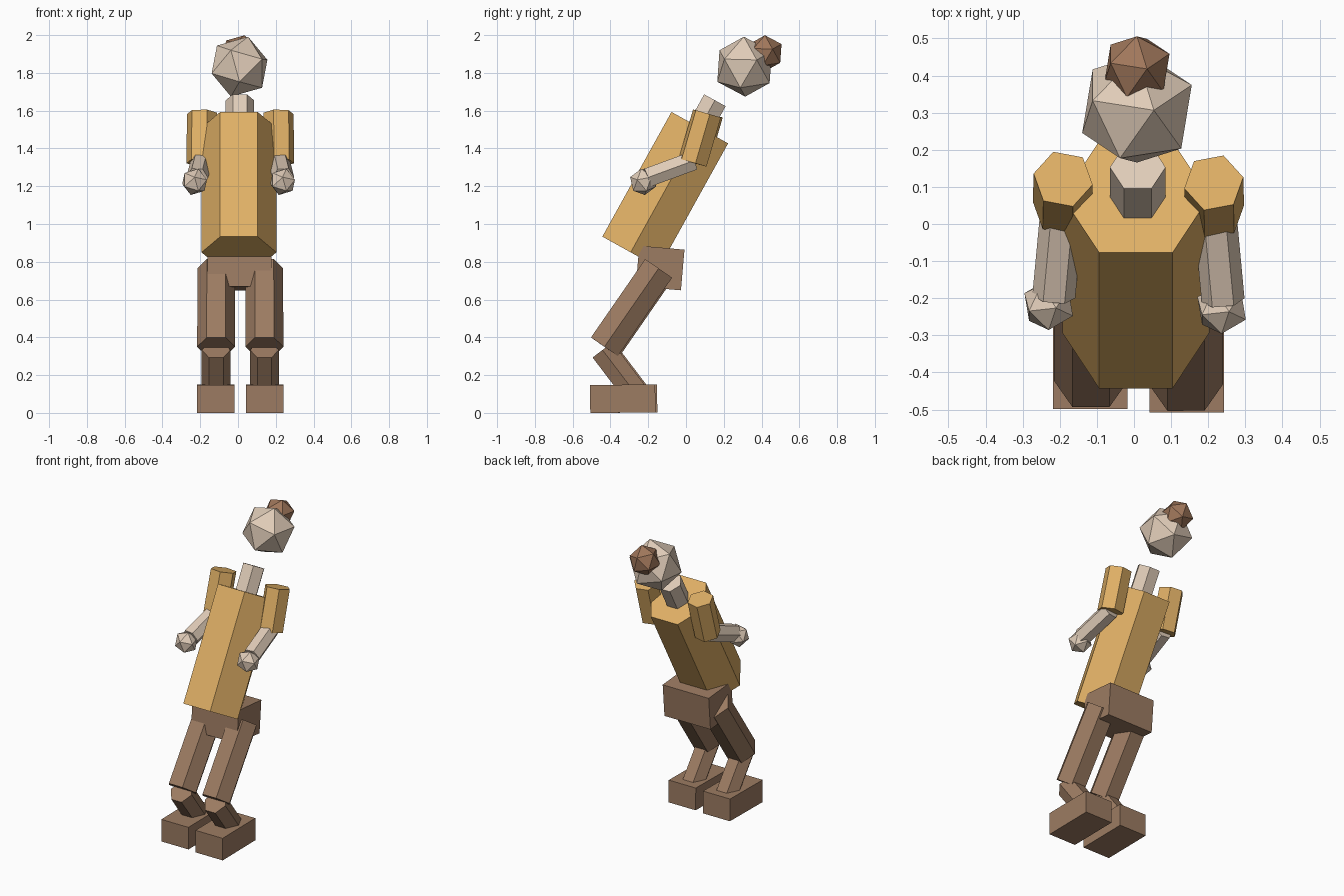
import bpy, bmesh, math
from mathutils import Matrix, Vector

cube = bpy.data.objects.get("Cube")
if cube:
    bpy.data.objects.remove(cube, do_unlink=True)


def material(name, rgb):
    m = bpy.data.materials.new(name)
    m.use_nodes = True
    m.diffuse_color = (*rgb, 1)
    bsdf = next(n for n in m.node_tree.nodes if n.type == 'BSDF_PRINCIPLED')
    bsdf.inputs["Base Color"].default_value = (*rgb, 1)
    return m


GOLD = material("gold_cloth", (0.745, 0.434, 0.133))
SKIN = material("pale_skin", (0.745, 0.604, 0.479))
BROWN = material("brown_cloth", (0.335, 0.2, 0.123))
HAIR = material("brown_hair", (0.35, 0.183, 0.104))


def finish(name, bm, mat):
    mesh = bpy.data.meshes.new(name)
    bm.to_mesh(mesh)
    bm.free()
    mesh.materials.append(mat)
    ob = bpy.data.objects.new(name, mesh)
    bpy.context.collection.objects.link(ob)
    return ob


def limb(name, start, end, radius, mat, twist=0):
    """Six-sided prism between two points, with a flat side to the front."""
    a, b = Vector(start), Vector(end)
    z = (b - a).normalized()
    y = z.cross(Vector((1, 0, 0))).normalized()
    x = y.cross(z)
    frame = Matrix((x, y, z)).transposed().to_4x4()
    spin = Matrix.Rotation(math.radians(twist), 4, 'Z')
    bm = bmesh.new()
    bmesh.ops.create_cone(bm, cap_ends=True, segments=6, radius1=radius,
                          radius2=radius, depth=(b - a).length)
    # turn the hexagon so corners point left and right
    xs = max(v.co.x for v in bm.verts)
    if xs < radius * 0.95:
        spin = spin @ Matrix.Rotation(math.radians(30), 4, 'Z')
    bm.transform(Matrix.Translation((a + b) / 2) @ frame @ spin)
    return finish(name, bm, mat)


def box(name, centre, size, mat, tilt=0):
    bm = bmesh.new()
    bmesh.ops.create_cube(bm, size=1)
    bm.transform(Matrix.Translation(centre)
                 @ Matrix.Rotation(math.radians(tilt), 4, 'X')
                 @ Matrix.Diagonal((*size, 1)))
    return finish(name, bm, mat)


def ball(name, centre, radius, mat, tilt):
    bm = bmesh.new()
    bmesh.ops.create_icosphere(bm, subdivisions=1, radius=radius)
    bm.transform(Matrix.Translation(centre)
                 @ Matrix.Rotation(math.radians(tilt), 4, 'X'))
    return finish(name, bm, mat)


# Trunk, leaning back
limb("torso", (0.005, -0.293, 0.85), (0.005, 0.073, 1.51), 0.198, GOLD)
limb("neck", (0.01, 0.065, 1.495), (0.01, 0.153, 1.655), 0.075, SKIN)
box("pelvis", (0.008, -0.137, 0.767), (0.34, 0.24, 0.216), BROWN, -5)

# Head tipped back, hair bun on its crown
ball("head", (0.008, 0.31, 1.833), 0.165, SKIN, -61)
ball("hair_bun", (0.008, 0.42, 1.905), 0.098, HAIR, -61)

# Arms and legs; the body sits slightly to its left
for side, s in (("left", 1), ("right", -1)):
    def at(x, y, z, shift=0.012):
        return (s * x + shift, y - s * 0.005, z)

    limb(side + "_upper_arm", at(0.205, 0.04, 1.325), at(0.203, 0.116, 1.585),
         0.081, GOLD, 11 * s)
    limb(side + "_forearm", at(0.205, 0.045, 1.335), at(0.228, -0.2, 1.245),
         0.058, SKIN)
    ball(side + "_hand", at(0.233, -0.222, 1.223, 0.003), 0.073, SKIN, 70)
    limb(side + "_thigh", at(0.127, -0.14, 0.765), at(0.128, -0.427, 0.35),
         0.1, BROWN)
    limb(side + "_shin", at(0.128, -0.437, 0.333), at(0.128, -0.26, 0.1),
         0.076, BROWN)
    box(side + "_foot", at(0.13, -0.33, 0.075), (0.2, 0.345, 0.148), BROWN, 0.6)
